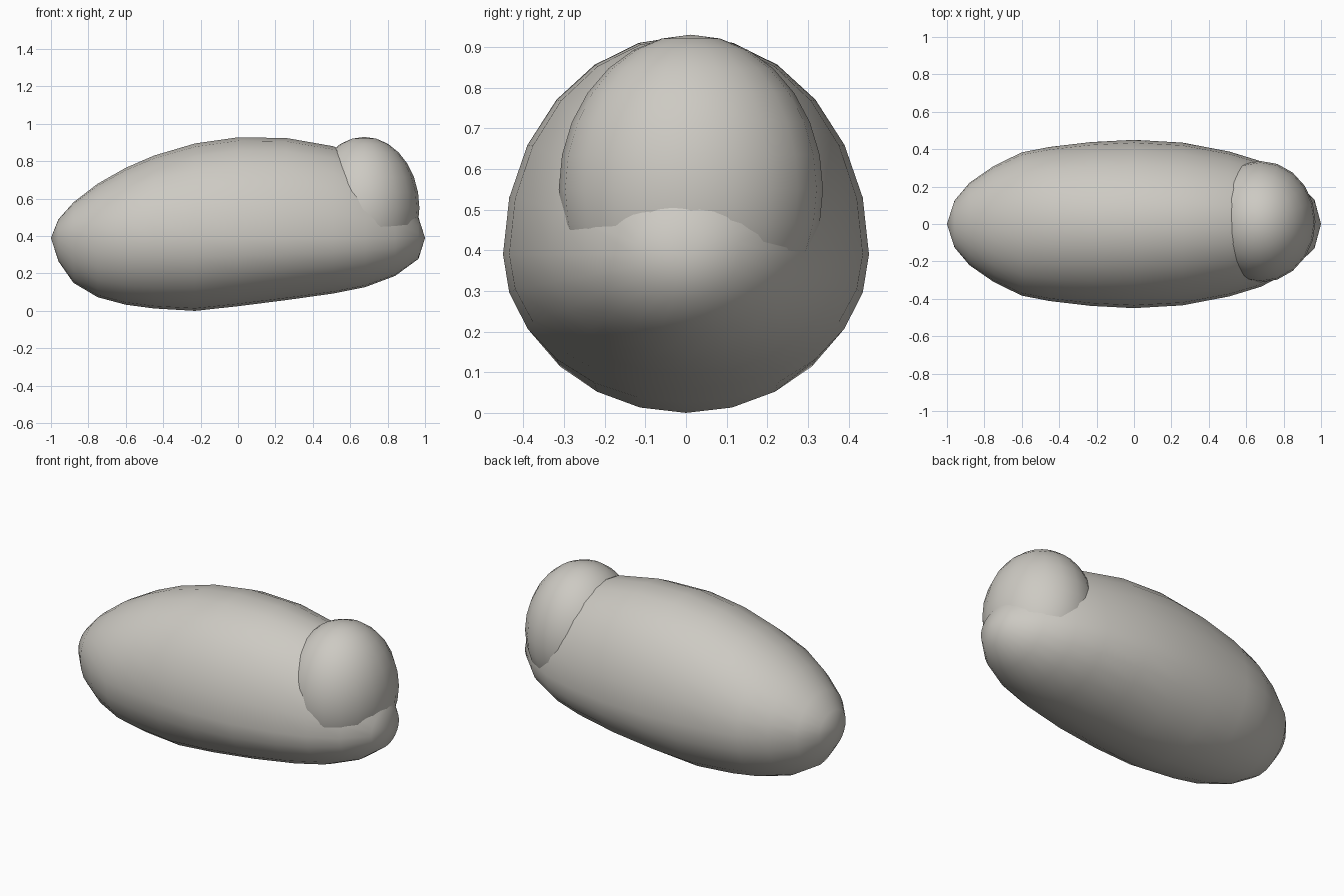
import bpy, bmesh
from math import sin, cos, pi

cube = bpy.data.objects.get("Cube")
if cube:
    bpy.data.objects.remove(cube, do_unlink=True)

stone = bpy.data.materials.new("warm_grey")
stone.use_nodes = True
colour = (0.61, 0.59, 0.545, 1)
stone.diffuse_color = colour
stone.node_tree.nodes["Principled BSDF"].inputs["Base Color"].default_value = colour


def finish(name, bm):
    """Turn a bmesh into a smooth-shaded object."""
    bmesh.ops.recalc_face_normals(bm, faces=bm.faces)
    mesh = bpy.data.meshes.new(name)
    bm.to_mesh(mesh)
    bm.free()
    mesh.materials.append(stone)
    mesh.shade_smooth()
    obj = bpy.data.objects.new(name, mesh)
    bpy.context.collection.objects.link(obj)
    return obj


# Body: egg-shaped sections along x, as (x, half width, top, bottom)
AXIS_Z = 0.39
SIDES = 24
sections = [
    (-0.96, 0.125, 0.49, 0.265), (-0.88, 0.22, 0.58, 0.15),
    (-0.75, 0.31, 0.68, 0.073), (-0.60, 0.383, 0.765, 0.033),
    (-0.45, 0.412, 0.83, 0.013), (-0.23, 0.438, 0.895, 0.0),
    (0.0, 0.45, 0.928, 0.025), (0.26, 0.435, 0.924, 0.058),
    (0.51, 0.387, 0.88, 0.093), (0.68, 0.335, 0.80, 0.127),
    (0.84, 0.25, 0.68, 0.187), (0.965, 0.13, 0.50, 0.278),
]
bm = bmesh.new()
rings = []
for x, half, top, bottom in sections:
    ring = []
    for i in range(SIDES):
        a = 2 * pi * i / SIDES
        height = top - AXIS_Z if sin(a) > 0 else AXIS_Z - bottom
        ring.append(bm.verts.new((x, half * cos(a), AXIS_Z + height * sin(a))))
    rings.append(ring)
tail = bm.verts.new((-1, 0, AXIS_Z))
nose = bm.verts.new((1, 0, AXIS_Z))
for i in range(SIDES):
    j = (i + 1) % SIDES
    for a, b in zip(rings, rings[1:]):
        bm.faces.new((a[i], a[j], b[j], b[i]))
    bm.faces.new((tail, rings[0][j], rings[0][i]))
    bm.faces.new((nose, rings[-1][i], rings[-1][j]))
finish("body", bm)

# Head: rounded cap sunk into the upper front end of the body
bm = bmesh.new()
bmesh.ops.create_uvsphere(bm, u_segments=20, v_segments=14, radius=1)
head = finish("head", bm)
head.scale = (0.295, 0.325, 0.38)
head.location = (0.675, 0.012, 0.55)
